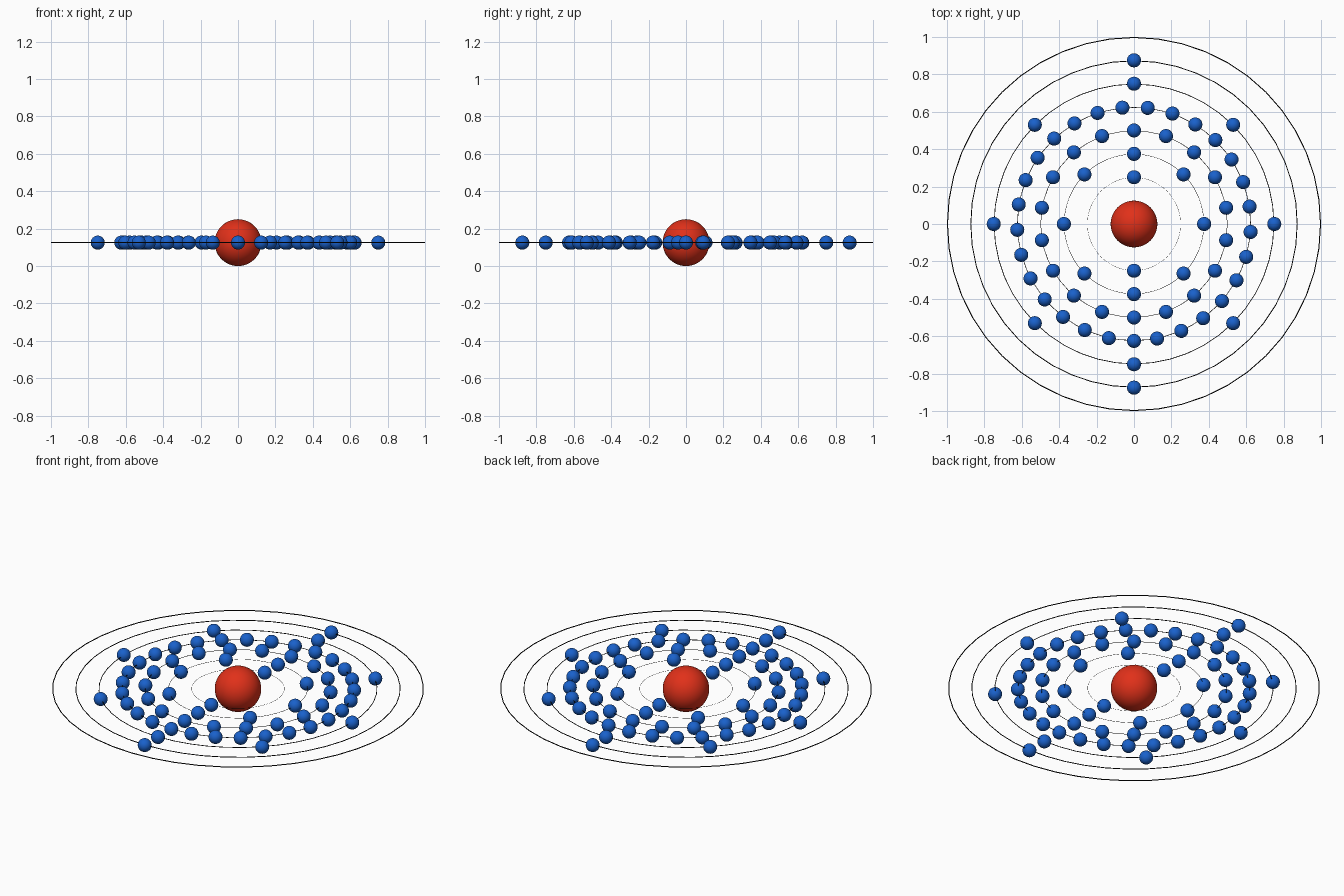
import bpy
from math import sin, cos, pi, radians

if "Cube" in bpy.data.objects:
    bpy.data.objects.remove(bpy.data.objects["Cube"])

Z = 0.125            # height of the orbital plane
STEP = 0.125         # spacing between shells
SHELLS = [(2, 180), (8, 45), (18, 20), (29, 12.45), (8, 45), (2, 180), (0, 0)]


def material(name, color):
    m = bpy.data.materials.new(name)
    m.diffuse_color = color
    m.use_nodes = True
    m.node_tree.nodes["Principled BSDF"].inputs["Base Color"].default_value = m.diffuse_color
    return m


red = material("nucleus_red", (0.75, 0.03, 0.01, 1))
blue = material("electron_blue", (0.01, 0.12, 0.6, 1))
black = material("ring_black", (0.005, 0.005, 0.005, 1))


def finish(name, mat):
    ob = bpy.context.object
    ob.name = name
    ob.data.materials.append(mat)
    bpy.ops.object.shade_smooth()
    return ob


def sphere(name, radius, loc, mat, seg, rings):
    bpy.ops.mesh.primitive_uv_sphere_add(segments=seg, ring_count=rings,
                                         radius=radius, location=loc)
    return finish(name, mat)


# Nucleus
sphere("nucleus", 0.125, (0, 0, Z), red, 48, 24)

# One electron mesh shared by all electrons
first = None
for i, (count, angle) in enumerate(SHELLS):
    r = STEP * (i + 2)

    # Orbit ring, thinner towards the centre
    tube = 0.0027 * r
    bpy.ops.mesh.primitive_torus_add(major_radius=r - tube, minor_radius=tube,
                                     major_segments=48, minor_segments=12,
                                     location=(0, 0, Z))
    finish(f"orbit_ring_{i + 1}", black)

    # Electrons run clockwise from the front of the ring
    for k in range(count):
        a = radians(angle * k)
        loc = (-r * sin(a), -r * cos(a), Z)
        if first is None:
            first = sphere("electron_1_1", 0.0375, loc, blue, 32, 16)
        else:
            ob = bpy.data.objects.new(f"electron_{i + 1}_{k + 1}", first.data)
            ob.location = loc
            bpy.context.collection.objects.link(ob)
